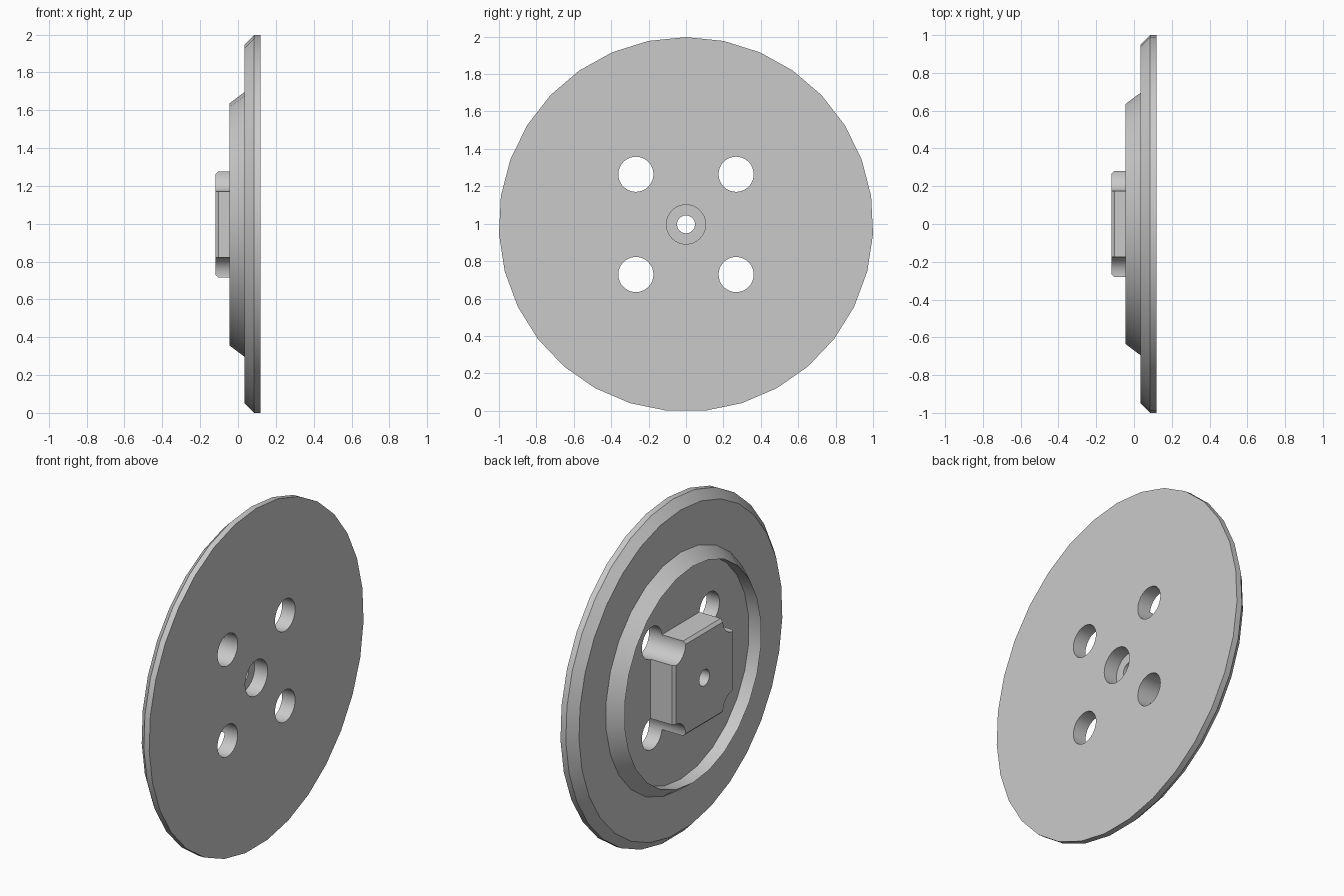
import bpy, bmesh
from math import sin, cos, tau, radians

CENTRE_Z = 0.9963
HOLE_OFFSET = 0.268
HOLE_RADIUS = 0.094

cube = bpy.data.objects.get("Cube")
if cube:
    bpy.data.objects.remove(cube, do_unlink=True)

metal = bpy.data.materials.new("plain grey metal")
metal.use_nodes = True
grey = (0.59, 0.59, 0.59, 1)
metal.diffuse_color = grey
metal.node_tree.nodes["Principled BSDF"].inputs["Base Color"].default_value = grey


def add_object(name, bm):
    bmesh.ops.recalc_face_normals(bm, faces=bm.faces)
    mesh = bpy.data.meshes.new(name)
    bm.to_mesh(mesh)
    bm.free()
    mesh.materials.append(metal)
    obj = bpy.data.objects.new(name, mesh)
    bpy.context.collection.objects.link(obj)
    return obj


def turned(name, profile, sides, y=0, z=CENTRE_Z, hollow=False):
    """Solid turned about the x axis from (x, radius) points; hollow makes a ring."""
    bm = bmesh.new()
    rings = [[bm.verts.new((x, y + r * sin(tau * i / sides), z + r * cos(tau * i / sides)))
              for i in range(sides)] for x, r in profile]
    following = rings[1:]
    if hollow:
        following.append(rings[0])
    else:
        bm.faces.new(rings[0])
        bm.faces.new(rings[-1])
    for a, b in zip(rings, following):
        for i in range(sides):
            j = (i + 1) % sides
            bm.faces.new((a[i], a[j], b[j], b[i]))
    return add_object(name, bm)


def finish(obj, cutters=()):
    """Drill the holes, then smooth the round surfaces."""
    bpy.ops.object.select_all(action='DESELECT')
    bpy.context.view_layer.objects.active = obj
    obj.select_set(True)
    for cutter in cutters:
        mod = obj.modifiers.new("drill", 'BOOLEAN')
        mod.operation = 'DIFFERENCE'
        mod.solver = 'EXACT'
        mod.object = cutter
        bpy.ops.object.modifier_apply(modifier=mod.name)
    bpy.ops.object.shade_smooth_by_angle(angle=radians(30))


# Wide rim disc with a chamfered edge
rim = turned("rim_disc", [(0.035, 0.95), (0.085, 1.0013), (0.12, 1.0013)], 31)

# Raised ring: sloping outside, straight inside, meeting in a sharp crest
ring = turned("raised_ring", [(0.035, 0.70), (-0.045, 0.64), (0.035, 0.64)], 26, hollow=True)

# Square mounting block standing on the disc, with its outer edges chamfered
bm = bmesh.new()
bmesh.ops.create_cube(bm, size=1)
for v in bm.verts:
    v.co.x = -0.12 if v.co.x < 0 else 0.035
    v.co.y *= 0.56
    v.co.z = v.co.z * 0.56 + CENTRE_Z
outer = [e for e in bm.edges if all(v.co.x < -0.1 for v in e.verts)]
bmesh.ops.bevel(bm, geom=outer, offset=0.016, segments=1, affect='EDGES')
block = add_object("mounting_block", bm)

# Four bolt holes, which also scallop the block corners, and the stepped bore
bolts = [turned("bolt_cutter", [(-0.3, HOLE_RADIUS), (0.3, HOLE_RADIUS)], 32,
                sy * HOLE_OFFSET, CENTRE_Z + sz * HOLE_OFFSET)
         for sy in (-1, 1) for sz in (-1, 1)]
bore = turned("bore_cutter", [(-0.3, 0.105), (0.3, 0.105)], 32)
pilot = turned("pilot_cutter", [(-0.3, 0.048), (0.3, 0.048)], 24)

finish(rim, bolts + [bore])
finish(ring)
finish(block, bolts + [pilot])

for cutter in bolts + [bore, pilot]:
    bpy.data.objects.remove(cutter, do_unlink=True)
